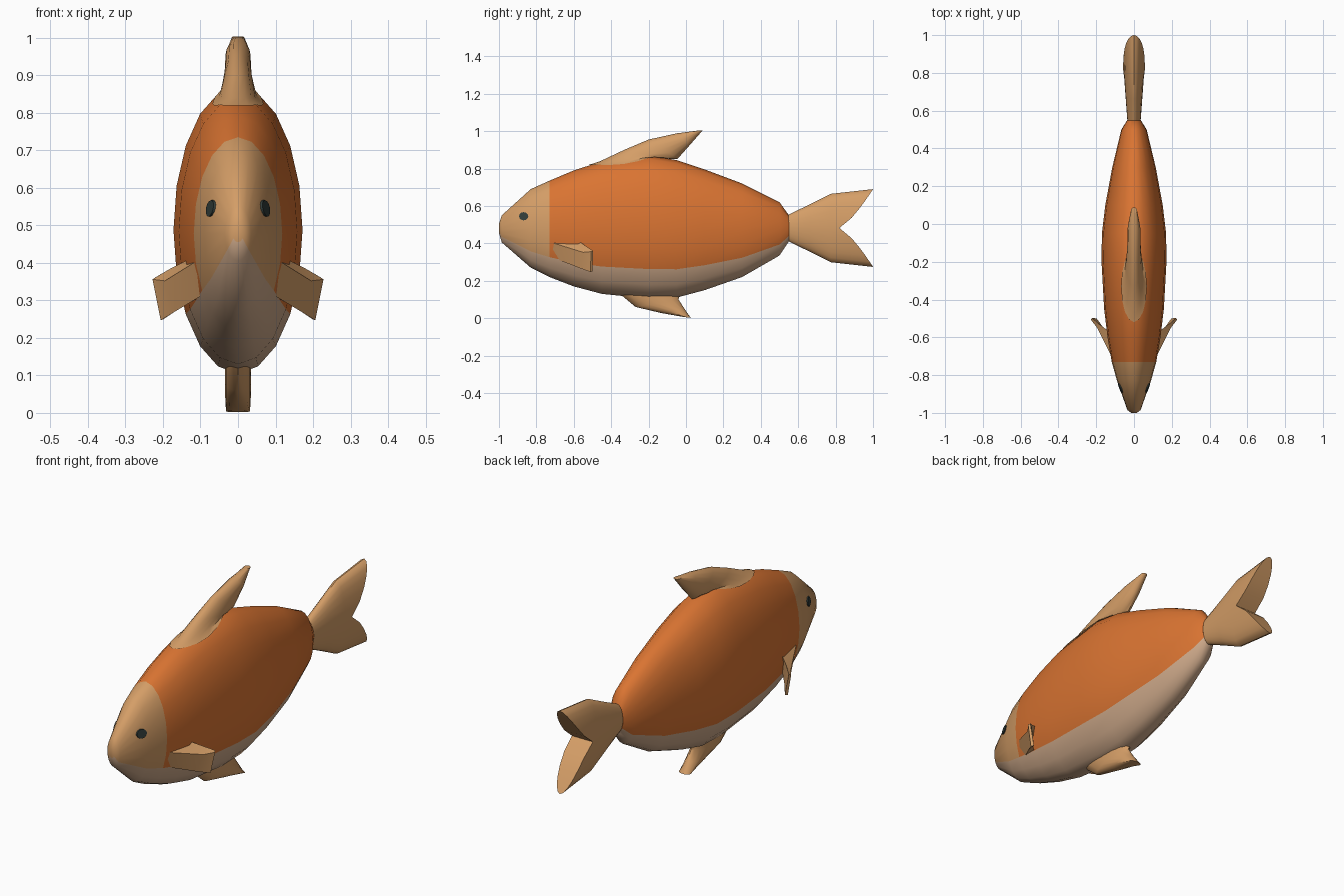
import bpy, bmesh, math

if "Cube" in bpy.data.objects:
    bpy.data.objects.remove(bpy.data.objects["Cube"])


def material(name, rgb):
    m = bpy.data.materials.new(name)
    m.diffuse_color = (*rgb, 1)
    m.use_nodes = True
    m.node_tree.nodes["Principled BSDF"].inputs["Base Color"].default_value = m.diffuse_color
    return m


ORANGE = material("orange scales", (0.70, 0.175, 0.032))
TAN = material("tan fins", (0.66, 0.34, 0.135))
BELLY = material("pale belly", (0.62, 0.40, 0.255))
DARK = material("dark eye", (0.03, 0.045, 0.042))


def loft(name, rings, mats, rule=None, start=True, end=True, angle=40):
    """Skin a list of closed point rings; rule(centre) picks the material."""
    bm = bmesh.new()
    vs = [[bm.verts.new(p) for p in r] for r in rings]
    n = len(rings[0])
    for a, b in zip(vs, vs[1:]):
        for i in range(n):
            j = (i + 1) % n
            f = bm.faces.new((a[i], a[j], b[j], b[i]))
            if rule:
                f.material_index = rule(f.calc_center_median(), i)
    if start:
        bm.faces.new(vs[0])
    if end == "strip":          # cap made of left-to-right strips (n even, ring starts at top)
        e, h = vs[-1], n // 2
        for i in range(h):
            quad = [e[i], e[i + 1], e[(n - i - 1) % n], e[(n - i) % n]]
            bm.faces.new(list(dict.fromkeys(quad)))
    elif end:
        bm.faces.new(vs[-1])
    bmesh.ops.recalc_face_normals(bm, faces=bm.faces)
    me = bpy.data.meshes.new(name)
    bm.to_mesh(me)
    bm.free()
    ob = bpy.data.objects.new(name, me)
    bpy.context.collection.objects.link(ob)
    for m in mats:
        me.materials.append(m)
    bpy.ops.object.select_all(action='DESELECT')
    ob.select_set(True)
    bpy.context.view_layer.objects.active = ob
    bpy.ops.object.shade_smooth_by_angle(angle=math.radians(angle))
    return ob


# Body stations: y, top z, bottom z, half width
BODY = [(-1.0, .505, .455, .015), (-.985, .55, .405, .035), (-.83, .69, .27, .09),
        (-.73, .735, .22, .118), (-.6, .79, .17, .14), (-.45, .838, .13, .158),
        (-.2, .87, .105, .172), (-.05, .845, .11, .17), (.1, .795, .15, .152),
        (.3, .72, .22, .115), (.5, .62, .335, .067), (.55, .55, .41, .036)]


def station(y):
    for a, b in zip(BODY, BODY[1:]):
        if y <= b[0]:
            t = (y - a[0]) / (b[0] - a[0])
            top, bot, w = (a[k] + (b[k] - a[k]) * t for k in (1, 2, 3))
            return (top + bot) / 2, (top - bot) / 2, w


def body_z(x, y):
    c, h, w = station(y)
    return c + h * math.sqrt(max(0, 1 - (x / w) ** 2))


def body_x(y, z):
    c, h, w = station(y)
    return w * math.sqrt(max(0, 1 - ((z - c) / h) ** 2))


N = 20
rings = []
for y, top, bot, w in BODY:
    ang = [2 * math.pi * i / N for i in range(N)]
    rings.append([(w * math.cos(a), y, (top + bot) / 2 + (top - bot) / 2 * math.sin(a)) for a in ang])


def body_colour(c, i):
    if 12 <= i <= 17:           # faces below -36 degrees
        return 2
    return 1 if c.y < -.73 else 0


body = loft("body", rings, [ORANGE, TAN, BELLY], body_colour)
body.data.polygons[len(body.data.polygons) - 2].material_index = 1   # nose tip


# Fins on the centre line: each section spans leading to trailing point with a half width
def section(lead, trail, w, n=16):
    out = []
    for i in range(n):
        a = 2 * math.pi * i / n
        t = (1 - math.cos(a)) / 2
        out.append((w * math.sin(a), lead[0] + (trail[0] - lead[0]) * t,
                    lead[1] + (trail[1] - lead[1]) * t))
    return out


# Dorsal fin with a flared base lying on the back
base = []
for cy, ly, w in ((-.33, .19, .068), (-.29, .17, .05)):
    ring = section((cy - ly, 0), (cy + ly, 0), w)
    base.append([(x, y, body_z(x, y) + .004) for x, y, z in ring])
loft("dorsal_fin", base + [
    section((-.33, .9), (-.09, .852), .042),
    section((-.2, .955), (-.045, .852), .036),
    section((-.05, .988), (.02, .925), .033),
    section((.055, 1.002), (.088, 1.003), .016)], [TAN], start=False)

# Pelvic fin under the belly
loft("pelvic_fin", [
    section((-.36, .135), (-.03, .135), .034),
    section((-.27, .06), (-.04, .1), .034),
    section((-.13, .027), (-.01, .053), .034),
    section((-.01, .006), (.025, .002), .032)], [TAN])

# Tail fin: widening ellipses, the last one bent into a fork
M = 24


def tail_ring(y, h, w, fork=0):
    out = []
    for i in range(M):
        a = 2 * math.pi * i / M
        c = math.cos(a)
        out.append((w * math.sin(a), y + fork * abs(c) ** .75, .482 + h * c))
    return out


loft("tail_fin", [tail_ring(.545, .07, .035), tail_ring(.665, .128, .044),
                  tail_ring(.775, .183, .052), tail_ring(.82, .208, .058, .18)],
     [TAN], end="strip")

# Pectoral fins: four-cornered sections sweeping back and out
PEC = [[(.07, -.80, .43), (.06, -.74, .335), (.06, -.66, .33), (.09, -.60, .43)],
       [(.195, -.55, .352), (.168, -.575, .27), (.165, -.545, .275), (.185, -.53, .382)],
       [(.228, -.507, .356), (.206, -.512, .247), (.198, -.50, .25), (.222, -.497, .36)]]
# Eyes: thin discs laid on the head
for s, side in ((1, "right"), (-1, "left")):
    loft("pectoral_fin_" + side, [[(s * x, y, z) for x, y, z in r] for r in PEC], [TAN], angle=30)
    eye = []
    for off in (-.003, .005):
        ring = []
        for i in range(12):
            a = 2 * math.pi * i / 12
            y, z = -.868 + .025 * math.cos(a), .545 + .022 * math.sin(a)
            ring.append((s * (body_x(y, z) + off), y, z))
        eye.append(ring)
    loft("eye_" + side, eye, [DARK])
